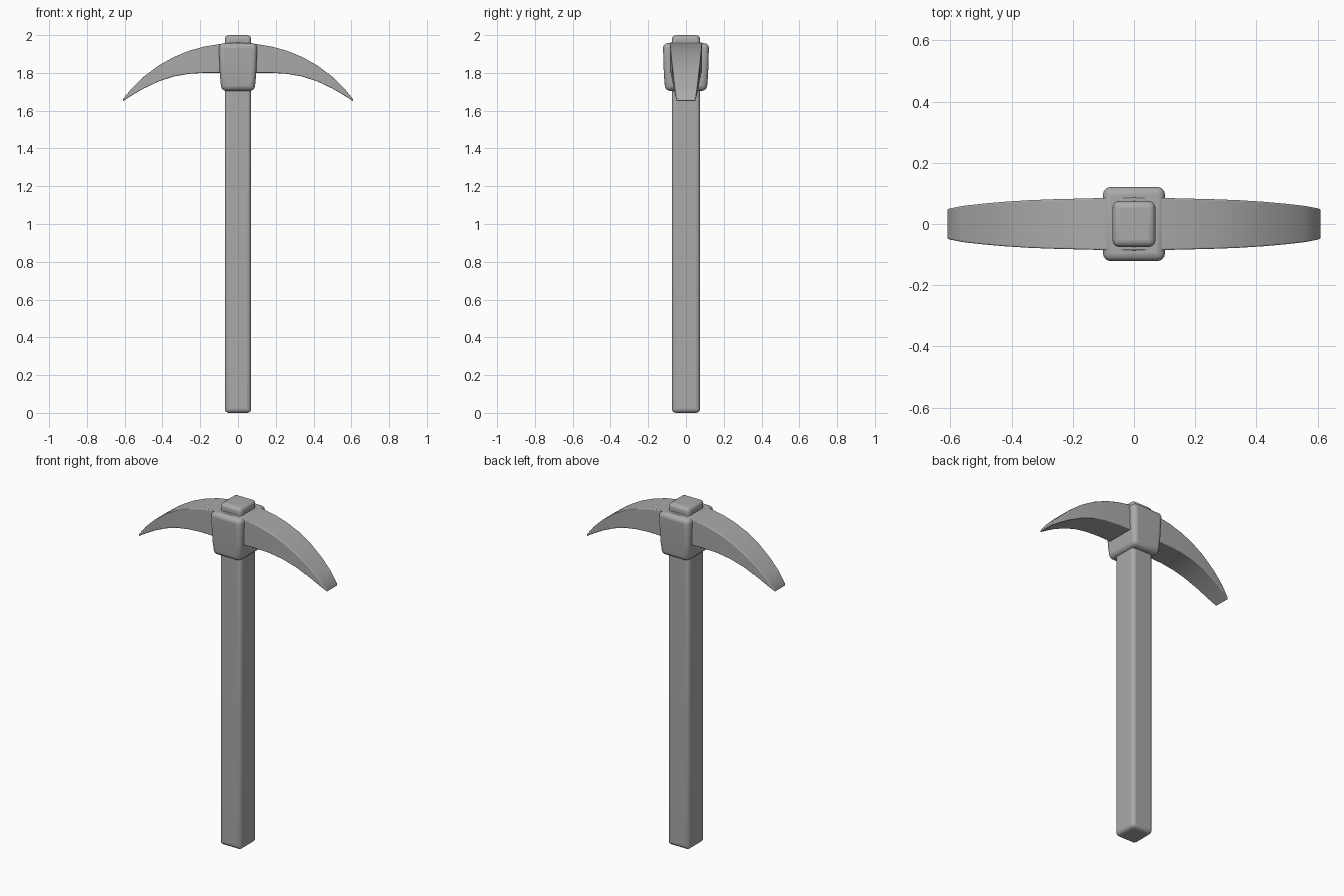
import bpy, bmesh, math

cube = bpy.data.objects.get("Cube")
if cube:
    bpy.data.objects.remove(cube, do_unlink=True)

grey = bpy.data.materials.new("plain grey")
grey.use_nodes = True
colour = (0.4, 0.4, 0.4, 1)
grey.diffuse_color = colour
grey.node_tree.nodes["Principled BSDF"].inputs["Base Color"].default_value = colour


def loft(name, rings, bevel, angle=30):
    """Skin equal-sized rings of points, cap the ends and round the edges."""
    bm = bmesh.new()
    loops = [[bm.verts.new(p) for p in ring] for ring in rings]
    n = len(loops[0])
    for a, b in zip(loops, loops[1:]):
        for i in range(n):
            j = (i + 1) % n
            bm.faces.new((a[i], a[j], b[j], b[i]))
    bm.faces.new(loops[0][::-1])
    bm.faces.new(loops[-1])
    bmesh.ops.recalc_face_normals(bm, faces=bm.faces)
    mesh = bpy.data.meshes.new(name)
    bm.to_mesh(mesh)
    bm.free()
    mesh.materials.append(grey)
    obj = bpy.data.objects.new(name, mesh)
    bpy.context.collection.objects.link(obj)
    mod = obj.modifiers.new("rounded_edges", "BEVEL")
    mod.width = bevel
    mod.segments = 4
    mod.limit_method = "ANGLE"
    mod.angle_limit = math.radians(angle)
    bpy.ops.object.select_all(action="DESELECT")
    obj.select_set(True)
    bpy.context.view_layer.objects.active = obj
    bpy.ops.object.shade_smooth_by_angle(angle=math.radians(40))
    return obj


def box_ring(hx, hy, z):
    return [(-hx, -hy, z), (hx, -hy, z), (hx, hy, z), (-hx, hy, z)]


# Square shaft, its end poking out above the head
loft("handle", [box_ring(0.07, 0.075, 0), box_ring(0.07, 0.075, 2)], 0.022)

# Socket that narrows towards the bottom
loft("collar", [box_ring(0.088, 0.11, 1.705), box_ring(0.096, 0.117, 1.79),
                box_ring(0.102, 0.122, 1.957)], 0.025)

# Curved blades: distance from centre, underside, top, half width
profile = [(0, 1.80, 1.962, 0.086), (0.1, 1.80, 1.952, 0.085),
           (0.18, 1.80, 1.939, 0.083), (0.26, 1.795, 1.917, 0.081),
           (0.34, 1.781, 1.884, 0.078), (0.42, 1.755, 1.839, 0.073),
           (0.5, 1.717, 1.779, 0.066), (0.56, 1.682, 1.721, 0.059),
           (0.61, 1.65, 1.66, 0.049)]
stations = [(-x, b, t, w) for x, b, t, w in profile[:0:-1]] + profile
loft("curved_blades", [[(x, -w, b), (x, w, b), (x, w, t), (x, -w, t)]
                       for x, b, t, w in stations], 0.014, 40)
